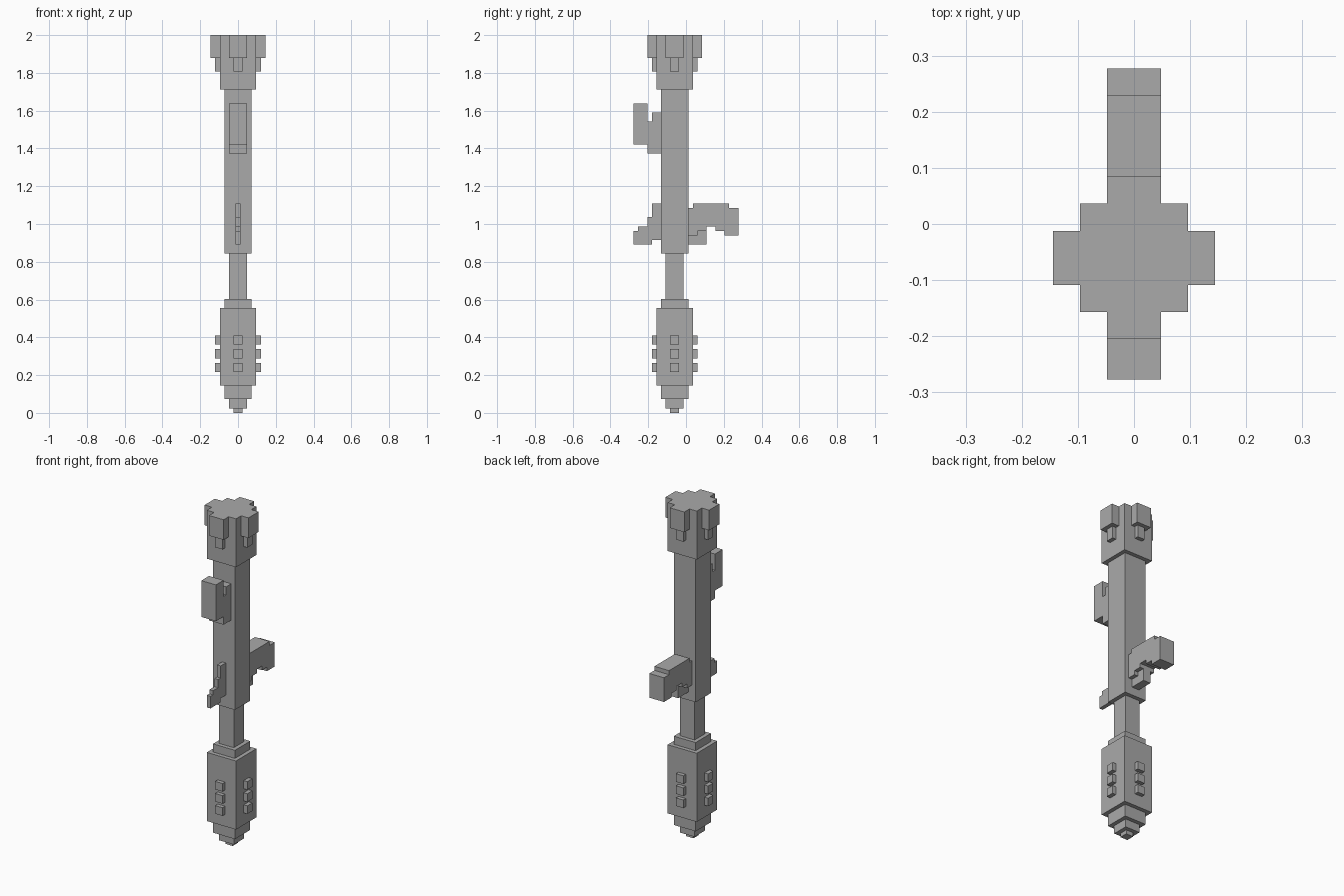
import bpy
import bmesh
from mathutils import Matrix, Vector

cube = bpy.data.objects.get("Cube")
if cube:
    bpy.data.objects.remove(cube, do_unlink=True)

U = 2 / 83            # one block of the grid the model is built on
AXIS = -2.5           # shaft axis along y, in blocks

grey = bpy.data.materials.new("plain grey")
grey.use_nodes = True
colour = (0.4, 0.4, 0.4, 1)
grey.diffuse_color = colour
grey.node_tree.nodes["Principled BSDF"].inputs["Base Color"].default_value = colour


def finish(name, bm):
    """Scale block units to world units and link the part."""
    bm.transform(Matrix.Scale(U, 4) @ Matrix.Translation((0, AXIS, 0)))
    bmesh.ops.recalc_face_normals(bm, faces=bm.faces)
    mesh = bpy.data.meshes.new(name)
    bm.to_mesh(mesh)
    bm.free()
    mesh.materials.append(grey)
    obj = bpy.data.objects.new(name, mesh)
    bpy.context.collection.objects.link(obj)
    return obj


def add_box(bm, lo, hi, turn=0):
    """Box between two corners, turned about the shaft in quarter steps."""
    lo, hi = Vector(lo), Vector(hi)
    mat = (Matrix.Rotation(turn * 1.5707963, 4, "Z")
           @ Matrix.Translation((lo + hi) / 2)
           @ Matrix.Diagonal((*(hi - lo), 1)))
    bmesh.ops.create_cube(bm, size=1, matrix=mat)


def shaft(name, half, z0, z1):
    bm = bmesh.new()
    add_box(bm, (-half, -half, z0), (half, half, z1))
    finish(name, bm)


def four_sides(name, half, near, far, spans):
    """The same lugs on all four sides of the shaft."""
    bm = bmesh.new()
    for turn in range(4):
        for z0, z1 in spans:
            add_box(bm, (-half, -far, z0), (half, -near, z1), turn)
    finish(name, bm)


def plate(name, half, outline):
    """Side outline of (y, z) points extruded across x."""
    bm = bmesh.new()
    face = bm.faces.new([bm.verts.new((-half, y, z)) for y, z in outline])
    out = bmesh.ops.extrude_face_region(bm, geom=[face])
    moved = [v for v in out["geom"] if isinstance(v, bmesh.types.BMVert)]
    bmesh.ops.translate(bm, verts=moved, vec=(2 * half, 0, 0))
    finish(name, bm)


# Stepped square shaft from the tip to the head
for name, half, z0, z1 in [
    ("tip", 1, 0, 1),
    ("tip_step", 2, 1, 3),
    ("grip_base", 3, 3, 6),
    ("grip", 4, 6, 23),
    ("collar", 3, 23, 25),
    ("neck", 2, 25, 35),
    ("barrel", 3, 35, 71),
    ("head", 4, 71, 83),
]:
    shaft(name, half, z0, z1)

# Lugs around the grip and the head
four_sides("grip_studs", 1, 4, 5, [(z, z + 2) for z in (9, 12, 15)])
four_sides("head_prongs", 2, 4, 6, [(78, 83)])
four_sides("head_prong_tips", 1, 4, 5, [(75, 78)])

# Sight block and its bracket on the front
plate("sight", 2, [(-3, 57), (-3, 66), (-5, 66), (-5, 64), (-6, 64), (-6, 68),
                   (-9, 68), (-9, 59), (-6, 59), (-6, 57)])

# Thin fin low on the front
plate("front_fin", 0.5, [(-3, 38), (-3, 46), (-5, 46), (-5, 43), (-6, 43), (-6, 41),
                         (-8, 41), (-8, 40), (-9, 40), (-9, 37), (-5, 37), (-5, 38)])

# Handle on the back with a narrower trigger beneath
plate("rear_handle", 2, [(3, 39), (3, 45), (4, 45), (4, 46), (12, 46), (12, 45),
                         (14, 45), (14, 39), (11, 39), (11, 40), (9, 40), (9, 41),
                         (7, 41), (7, 40), (5, 40), (5, 39)])
bm = bmesh.new()
add_box(bm, (-1, 3, 37), (1, 7, 40))
finish("trigger", bm)
